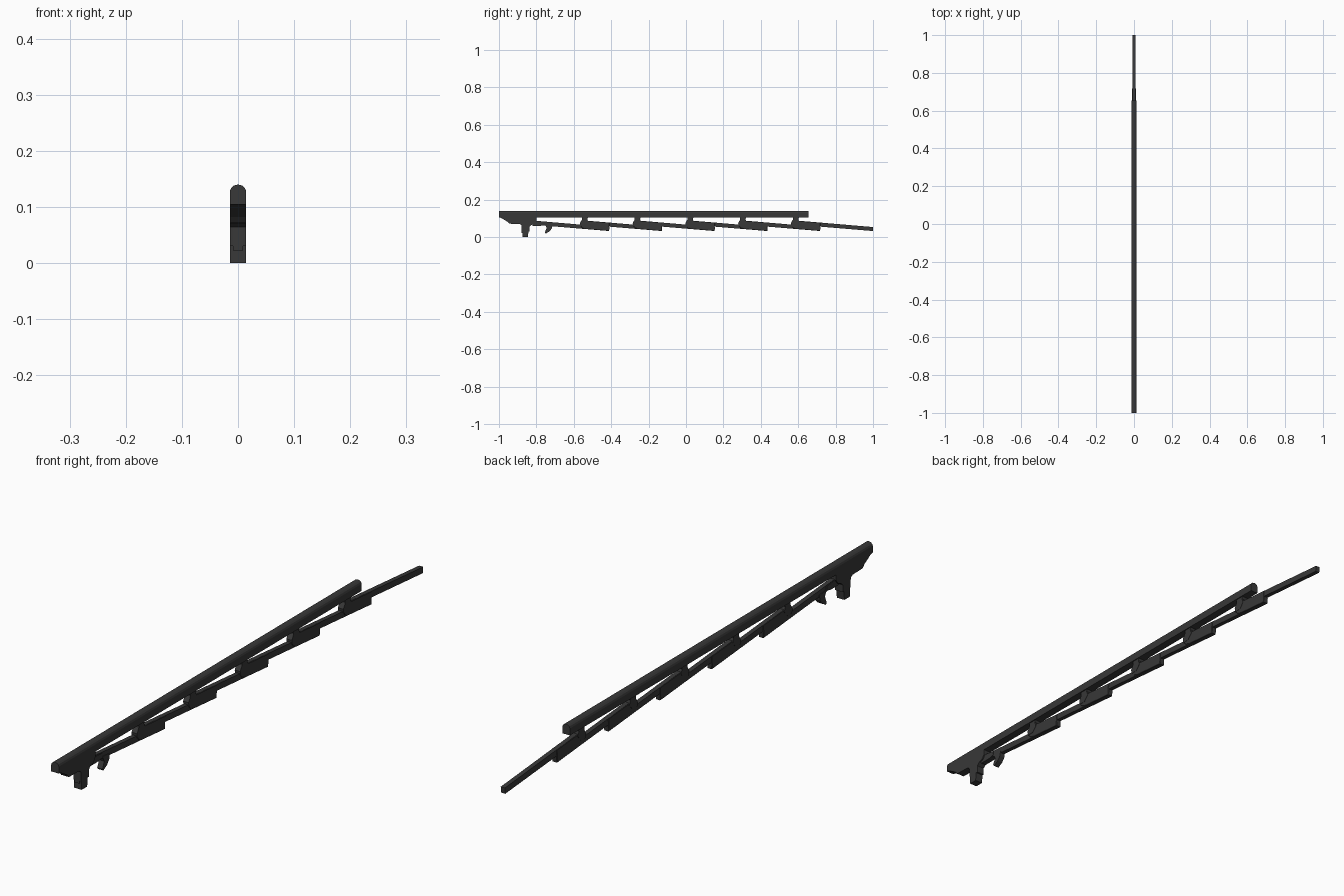
import bpy, bmesh

if "Cube" in bpy.data.objects:
    bpy.data.objects.remove(bpy.data.objects["Cube"])

dark = bpy.data.materials.new("dark_grey")
dark.diffuse_color = (0.04, 0.04, 0.04, 1)
dark.use_nodes = True
dark.node_tree.nodes["Principled BSDF"].inputs["Base Color"].default_value = dark.diffuse_color


def prism(name, pts, place, a, b, bevel=0):
    """Extrude a 2D profile between a and b; place maps (u, v, t) to xyz."""
    bm = bmesh.new()
    lo = [bm.verts.new(place(u, v, a)) for u, v in pts]
    hi = [bm.verts.new(place(u, v, b)) for u, v in pts]
    bm.faces.new(lo)
    bm.faces.new(hi[::-1])
    for i in range(len(pts)):
        j = (i + 1) % len(pts)
        bm.faces.new((lo[i], hi[i], hi[j], lo[j]))
    bmesh.ops.recalc_face_normals(bm, faces=bm.faces)
    mesh = bpy.data.meshes.new(name)
    bm.to_mesh(mesh)
    bm.free()
    mesh.materials.append(dark)
    ob = bpy.data.objects.new(name, mesh)
    bpy.context.collection.objects.link(ob)
    if bevel:
        m = ob.modifiers.new("edge", 'BEVEL')
        m.width, m.segments = bevel, 1
    return ob


def side(name, pts, half, dy=0, bevel=0):
    """Side profile in (y, z), extruded symmetrically across x."""
    return prism(name, [(y + dy, z) for y, z in pts],
                 lambda u, v, t: (t, u, v), -half, half, bevel)


# Long top bar with a faceted rounded crown
half_crown = [(0.0145, 0.104), (0.0145, 0.128), (0.012, 0.134), (0.0075, 0.138)]
crown = half_crown + [(0, 0.14)] + [(-x, z) for x, z in reversed(half_crown)]
prism("top_bar", crown, lambda u, v, t: (u, t, v), -1.0, 0.655)

# Rear body under the bar, with its handle
side("rear_body", [(-1.0, 0.106), (-0.985, 0.1), (-0.955, 0.082), (-0.945, 0.071),
                   (-0.89, 0.07), (-0.88, 0.064), (-0.878, 0.03), (-0.836, 0.03),
                   (-0.836, 0.055), (-0.825, 0.065), (-0.81, 0.07), (-0.8, 0.085),
                   (-0.8, 0.106)], 0.0145)
side("handle", [(-0.875, 0.035), (-0.875, 0), (-0.845, 0), (-0.842, 0.035)], 0.0145)
side("handle_rear_panel", [(-0.88, 0.068), (-0.88, 0.022), (-0.87, 0.022),
                           (-0.87, 0.068)], 0.009)

# Curved finger hook and the small block in front of the handle
side("finger_hook", [(-0.755, 0.068), (-0.745, 0.048), (-0.755, 0.024), (-0.75, 0.018),
                     (-0.73, 0.03), (-0.718, 0.045), (-0.715, 0.064)], 0.010)
side("handle_front_block", [(-0.82, 0.085), (-0.82, 0.06), (-0.775, 0.06),
                            (-0.755, 0.066), (-0.755, 0.08)], 0.010)

# Repeating sloped rods, each held by a sleeve and a post under the bar
STEP = 0.282
rod = [(-0.82, 0.088), (-0.409, 0.053), (-0.411, 0.032), (-0.82, 0.066)]
sleeve = [(-0.55, 0.088), (-0.409, 0.077), (-0.412, 0.032), (-0.535, 0.0425),
          (-0.555, 0.049), (-0.565, 0.062), (-0.562, 0.078)]
post = [(-0.557, 0.107), (-0.523, 0.107), (-0.528, 0.096), (-0.522, 0.08),
        (-0.54, 0.06), (-0.565, 0.06), (-0.567, 0.075), (-0.557, 0.092)]
for i in range(6):
    side(f"rod_{i + 1}", rod, 0.008, i * STEP)
    if i < 5:
        side(f"sleeve_{i + 1}", sleeve, 0.0095, i * STEP, 0.0012)
        side(f"post_{i + 1}", post, 0.0105, i * STEP)
